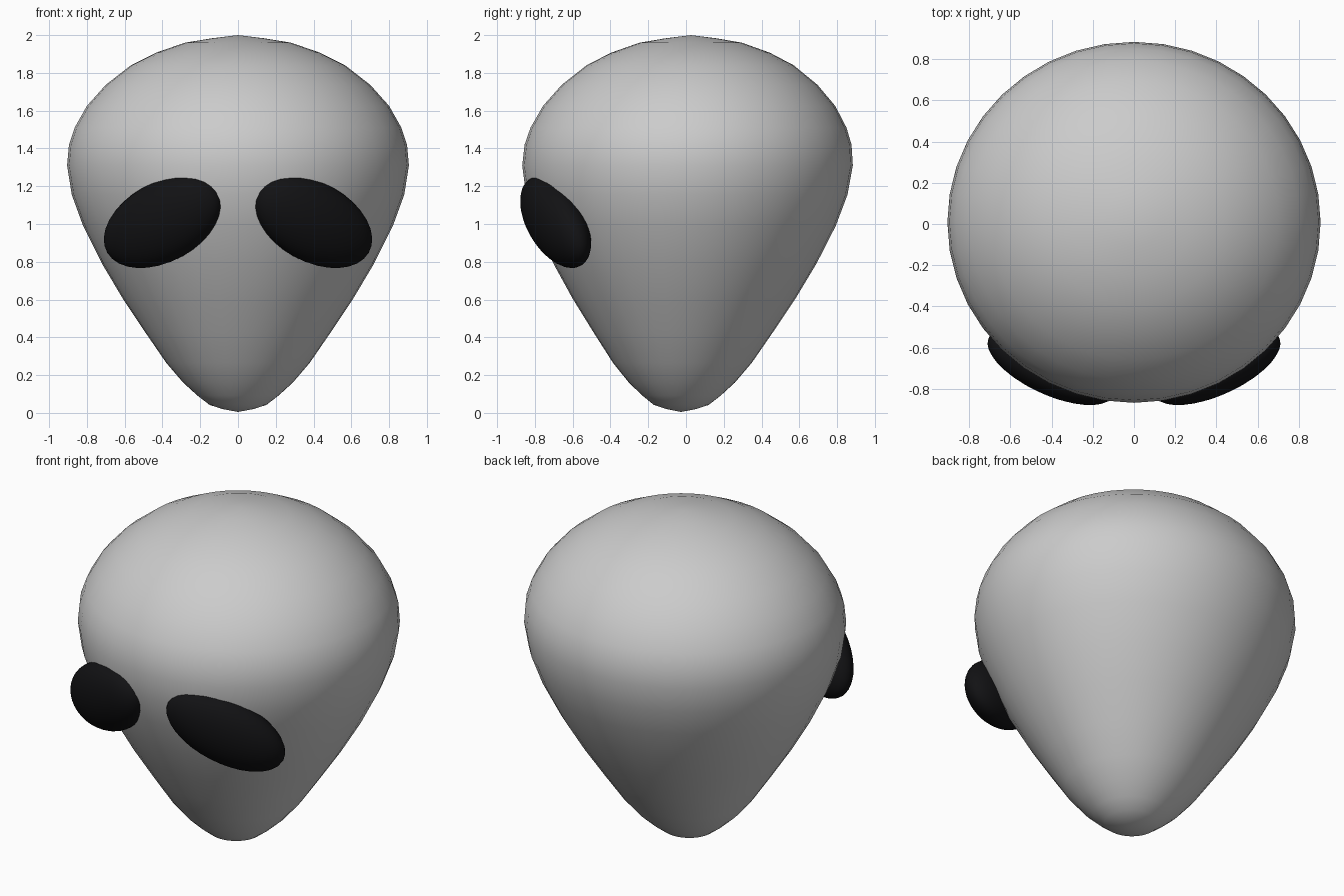
import bpy, bmesh
from math import sin, cos, pi
from mathutils import Matrix, Vector

if "Cube" in bpy.data.objects:
    bpy.data.objects.remove(bpy.data.objects["Cube"])

SEGMENTS = 40
DEPTH = 0.967    # head is slightly shallower than wide
LEAN = 0.026     # crown leans back, chin leans forward


def finish(bm, name, material=None):
    bmesh.ops.recalc_face_normals(bm, faces=bm.faces)
    for f in bm.faces:
        f.smooth = True
    mesh = bpy.data.meshes.new(name)
    bm.to_mesh(mesh)
    bm.free()
    obj = bpy.data.objects.new(name, mesh)
    bpy.context.collection.objects.link(obj)
    if material:
        mesh.materials.append(material)
    return obj


def head_point(r, z, angle):
    return Vector((r * cos(angle), DEPTH * r * sin(angle) + LEAN * (z - 1), z))


# Head: inverted teardrop lathed from (radius, height) rings
profile = [(0.08, 0.02), (0.15, 0.042), (0.215, 0.092), (0.29, 0.16),
           (0.38, 0.265), (0.49, 0.425), (0.61, 0.605), (0.72, 0.79),
           (0.82, 0.99), (0.88, 1.155), (0.905, 1.31), (0.895, 1.42),
           (0.865, 1.51), (0.80, 1.625), (0.70, 1.737), (0.566, 1.841),
           (0.434, 1.907), (0.28, 1.96), (0.14, 1.983)]
bm = bmesh.new()
rings = [[bm.verts.new(head_point(r, z, 2 * pi * i / SEGMENTS)) for i in range(SEGMENTS)]
         for r, z in profile]
chin = bm.verts.new(head_point(0, 0.005, 0))
crown = bm.verts.new(head_point(0, 2.0, 0))
for i in range(SEGMENTS):
    j = (i + 1) % SEGMENTS
    for lo, hi in zip(rings, rings[1:]):
        bm.faces.new((lo[i], lo[j], hi[j], hi[i]))
    bm.faces.new((chin, rings[0][j], rings[0][i]))
    bm.faces.new((crown, rings[-1][i], rings[-1][j]))
finish(bm, "head")

# Eyes: flattened black ellipsoids, slanting down and outwards
black = bpy.data.materials.new("eye_black")
black.diffuse_color = (0.006, 0.006, 0.007, 1)
black.use_nodes = True
black.node_tree.nodes["Principled BSDF"].inputs["Base Color"].default_value = black.diffuse_color
normal = Vector((0.32, -0.91, -0.24)).normalized()
length = Vector((0.80, 0.40, -0.44))
length = (length - normal * length.dot(normal)).normalized()
height = normal.cross(length)
axes = Matrix((length * 0.36, height * 0.21, normal * 0.132)).transposed().to_4x4()
placed = Matrix.Translation((0.40, -0.69, 1.01)) @ axes

for side, name in ((1, "eye_right"), (-1, "eye_left")):
    bm = bmesh.new()
    mirror = Matrix.Diagonal((side, 1, 1, 1))
    bmesh.ops.create_uvsphere(bm, u_segments=32, v_segments=20, radius=1,
                              matrix=mirror @ placed)
    finish(bm, name, black)
